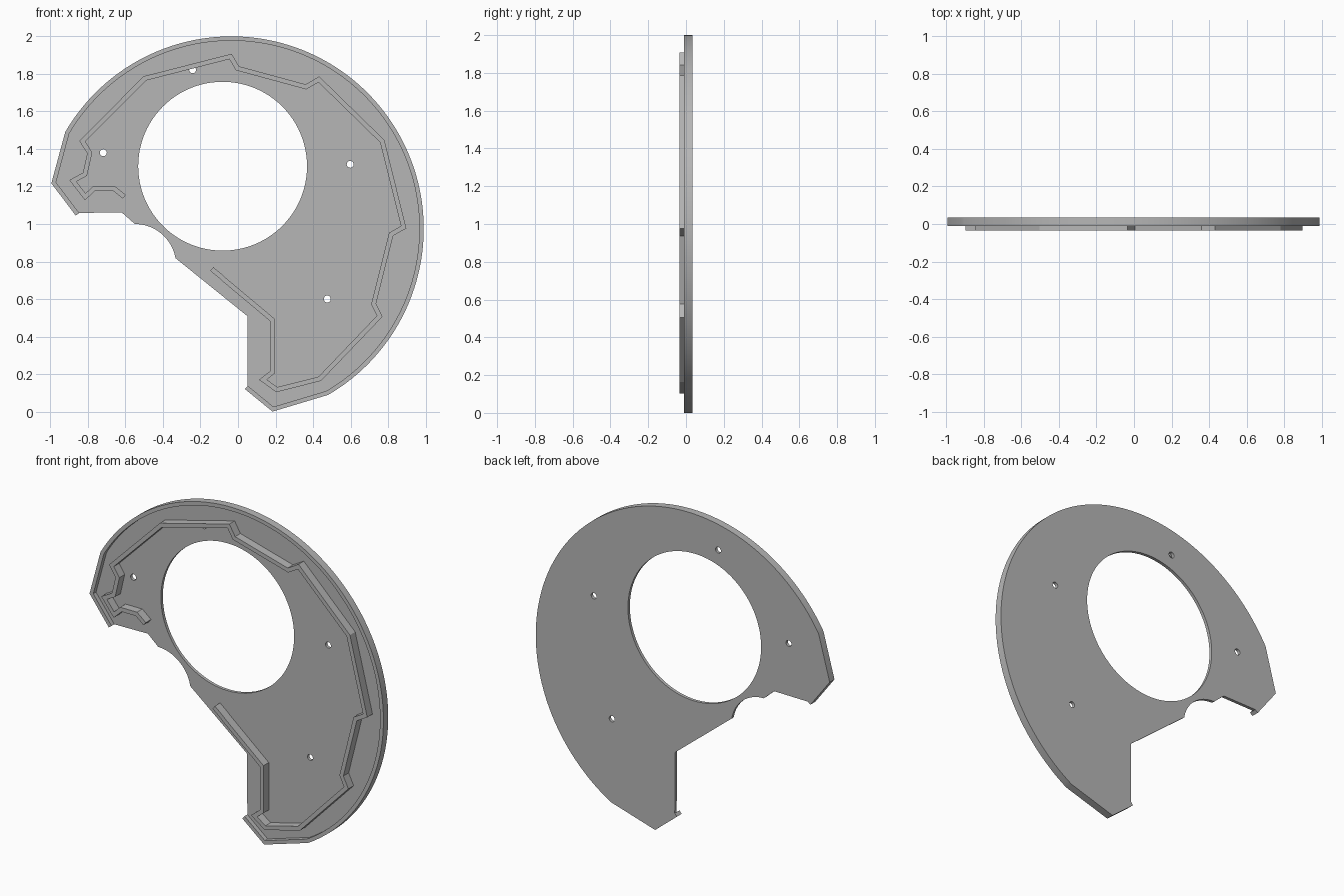
import bpy
import bmesh
from math import cos, sin, radians, pi
from mathutils import Vector

cube = bpy.data.objects.get("Cube")
if cube:
    bpy.data.objects.remove(cube, do_unlink=True)

grey = bpy.data.materials.new("plain grey")
grey.use_nodes = True
grey.diffuse_color = (0.47, 0.47, 0.47, 1)
grey.node_tree.nodes["Principled BSDF"].inputs["Base Color"].default_value = (0.47, 0.47, 0.47, 1)

BACK, FLOOR, LIP_FRONT, RIB_FRONT = 0.035, 0.016, -0.011, -0.035


def arc(cx, cz, r, start, end, n):
    """Points along an arc, angles in degrees."""
    angles = [radians(start + (end - start) * i / n) for i in range(n + 1)]
    return [(cx + r * cos(a), cz + r * sin(a)) for a in angles]


def circle(cx, cz, r, n):
    return arc(cx, cz, r, 0, 360, n)[:-1]


def offset(path, d):
    """Mitred copy of an open path, moved d to the left of travel."""
    pts = [Vector(p) for p in path]
    dirs = [(b - a).normalized() for a, b in zip(pts, pts[1:])]
    normals = [Vector((-v.y, v.x)) for v in dirs]
    result = []
    for i, p in enumerate(pts):
        n1 = normals[max(i - 1, 0)]
        n2 = normals[min(i, len(normals) - 1)]
        result.append(tuple(p + (n1 + n2) * d / (1 + n1.dot(n2))))
    return result


def ribbon(path, right, left):
    return offset(path, right) + offset(path, left)[::-1]


def slab(name, loops, y_front, y_back):
    """Filled outline (later loops are holes) given thickness along y."""
    curve = bpy.data.curves.new(name, 'CURVE')
    curve.dimensions = '2D'
    curve.fill_mode = 'BOTH'
    curve.extrude = (y_back - y_front) / 2
    for loop in loops:
        spline = curve.splines.new('POLY')
        spline.points.add(len(loop) - 1)
        for point, (x, z) in zip(spline.points, loop):
            point.co = (x, z, 0, 1)
        spline.use_cyclic_u = True
    obj = bpy.data.objects.new(name, curve)
    bpy.context.collection.objects.link(obj)
    obj.rotation_euler.x = pi / 2
    obj.location.y = (y_front + y_back) / 2
    bpy.ops.object.select_all(action='DESELECT')
    obj.select_set(True)
    bpy.context.view_layer.objects.active = obj
    bpy.ops.object.convert(target='MESH')
    obj = bpy.context.object
    bm = bmesh.new()
    bm.from_mesh(obj.data)
    bmesh.ops.remove_doubles(bm, verts=bm.verts, dist=0.0002)
    bmesh.ops.recalc_face_normals(bm, faces=bm.faces)
    bm.to_mesh(obj.data)
    bm.free()
    obj.data.materials.clear()
    obj.data.materials.append(grey)
    bpy.ops.object.shade_smooth_by_angle(angle=radians(25))
    return obj


# Outer edge, from the lower tip round to the left lobe
outer = [(0.037, 0.12), (0.184, 0.0)]
outer += arc(-0.035, 0.975, 1.025, -59.8, 149.8, 120)
outer += [(-0.995, 1.217), (-0.865, 1.045)]
inner = offset(outer, 0.023)

# Inner cut-away edge with the concave notch
cutaway = [(-0.62, 1.062), (-0.55, 1.0)]
cutaway += arc(-0.55, 0.78, 0.22, 88, 10, 24)
cutaway += [(0.05, 0.509)]

# Back plate with the large opening and screw holes
holes = [circle(-0.082, 1.308, 0.45, 96)]
for x, z in [(-0.242, 1.822), (-0.718, 1.38), (0.598, 1.318), (0.476, 0.6)]:
    holes.append(circle(x, z, 0.0185, 20))
slab("back_plate", [outer + [inner[-1]] + cutaway + [inner[0]]] + holes, FLOOR, BACK)

# Raised lip round the outer edge
slab("outer_lip", [ribbon(outer, 0, 0.023)], LIP_FRONT, FLOOR)

# Tall zigzag rib standing on the plate
rib_path = [
    (-0.14, 0.76), (-0.093, 0.722), (-0.067, 0.698), (0.184, 0.488),
    (0.184, 0.21), (0.133, 0.17), (0.207, 0.117), (0.436, 0.175),
    (0.755, 0.508), (0.723, 0.574), (0.816, 0.945), (0.883, 0.983),
    (0.769, 1.441), (0.431, 1.771), (0.362, 1.731), (-0.003, 1.83),
    (-0.04, 1.893), (-0.497, 1.776), (-0.83, 1.441), (-0.79, 1.379),
    (-0.816, 1.265), (-0.88, 1.23), (-0.814, 1.145), (-0.766, 1.19),
    (-0.662, 1.19), (-0.606, 1.145),
]
slab("zigzag_rib", [ribbon(rib_path, -0.0125, 0.0125)], RIB_FRONT, FLOOR)
